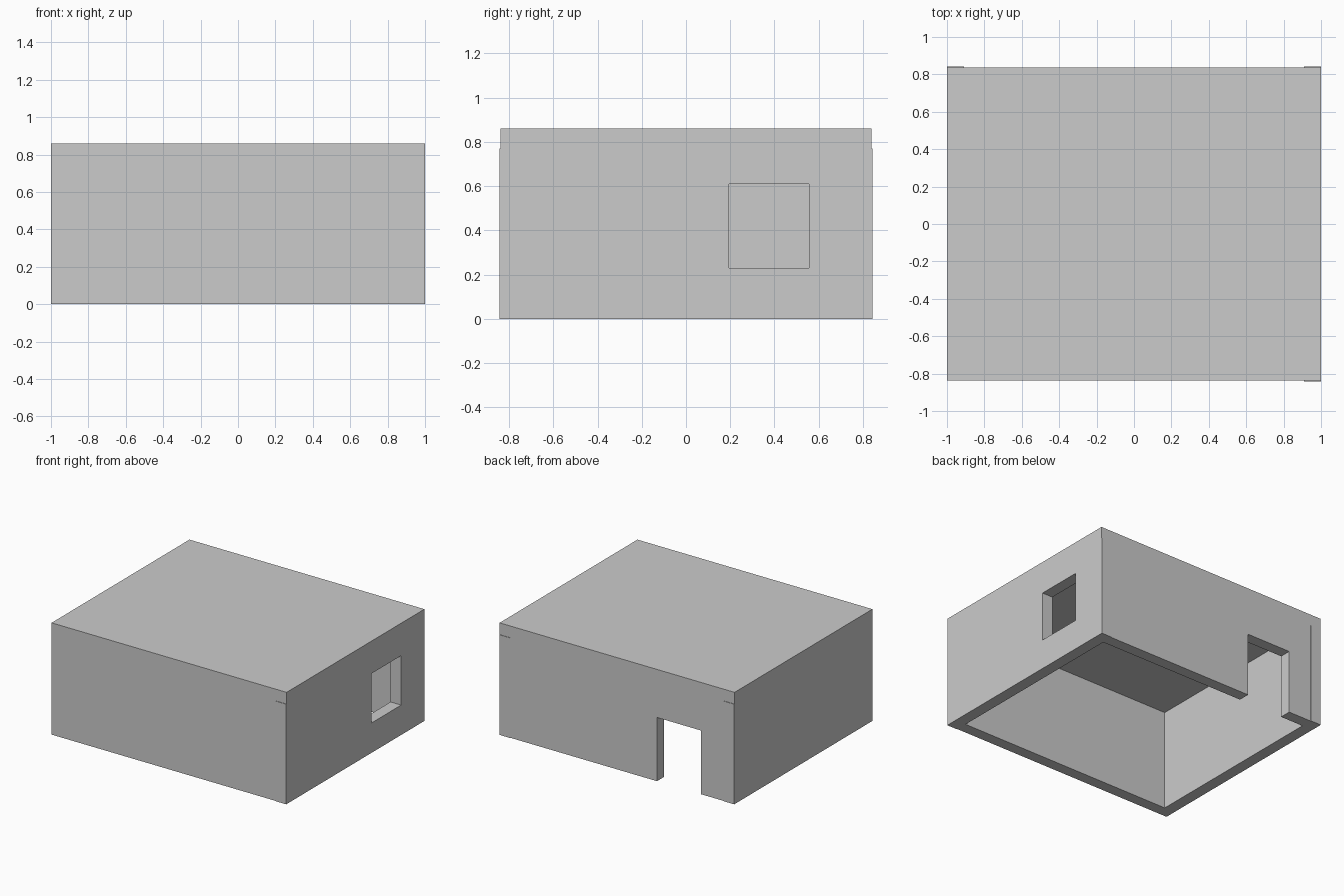
import bpy, bmesh

if "Cube" in bpy.data.objects:
    bpy.data.objects.remove(bpy.data.objects["Cube"])

WALL = 0.09    # wall and roof thickness
TOP = 0.77     # wall height


def prism(name, outline, z0, z1):
    """Extrude a plan outline (counter-clockwise) from z0 to z1."""
    bm = bmesh.new()
    face = bm.faces.new([bm.verts.new((x, y, z0)) for x, y in outline])
    ext = bmesh.ops.extrude_face_region(bm, geom=[face], use_keep_orig=True)
    for v in ext["geom"]:
        if isinstance(v, bmesh.types.BMVert):
            v.co.z = z1
    bmesh.ops.recalc_face_normals(bm, faces=bm.faces)
    mesh = bpy.data.meshes.new(name)
    bm.to_mesh(mesh)
    bm.free()
    obj = bpy.data.objects.new(name, mesh)
    bpy.context.collection.objects.link(obj)
    return obj


def box(name, x0, x1, y0, y1, z0, z1):
    return prism(name, [(x0, y0), (x1, y0), (x1, y1), (x0, y1)], z0, z1)


def cut(target, cutter):
    """Subtract the cutter, then discard it."""
    cutter.hide_render = True
    mod = target.modifiers.new(cutter.name, "BOOLEAN")
    mod.operation = "DIFFERENCE"
    mod.solver = "EXACT"
    mod.object = cutter
    bpy.context.view_layer.objects.active = target
    bpy.ops.object.modifier_apply(modifier=mod.name)
    bpy.data.objects.remove(cutter)


# Walls: side walls stand very slightly proud of the front and back walls
e, d, s = 1 - WALL, 0.838, 0.842
walls = prism("walls", [(-1, -d), (e, -d), (e, -s), (1, -s), (1, s), (e, s),
                        (e, d), (-e, d), (-e, s), (-1, s)], 0, TOP)

# Hollow room, open at the floor and closed by the roof slab
cut(walls, box("room_cutter", -e, e, -0.75, 0.75, -0.2, 1.2))
# Window in the right wall
cut(walls, box("window_cutter", 0.8, 1.2, 0.195, 0.555, 0.23, 0.61))
# Doorway in the back wall
cut(walls, box("door_cutter", -0.715, -0.34, 0.65, 1.0, -0.2, 0.49))

# Flat roof slab
box("roof", -1, 1, -d, d, TOP, 0.86)
